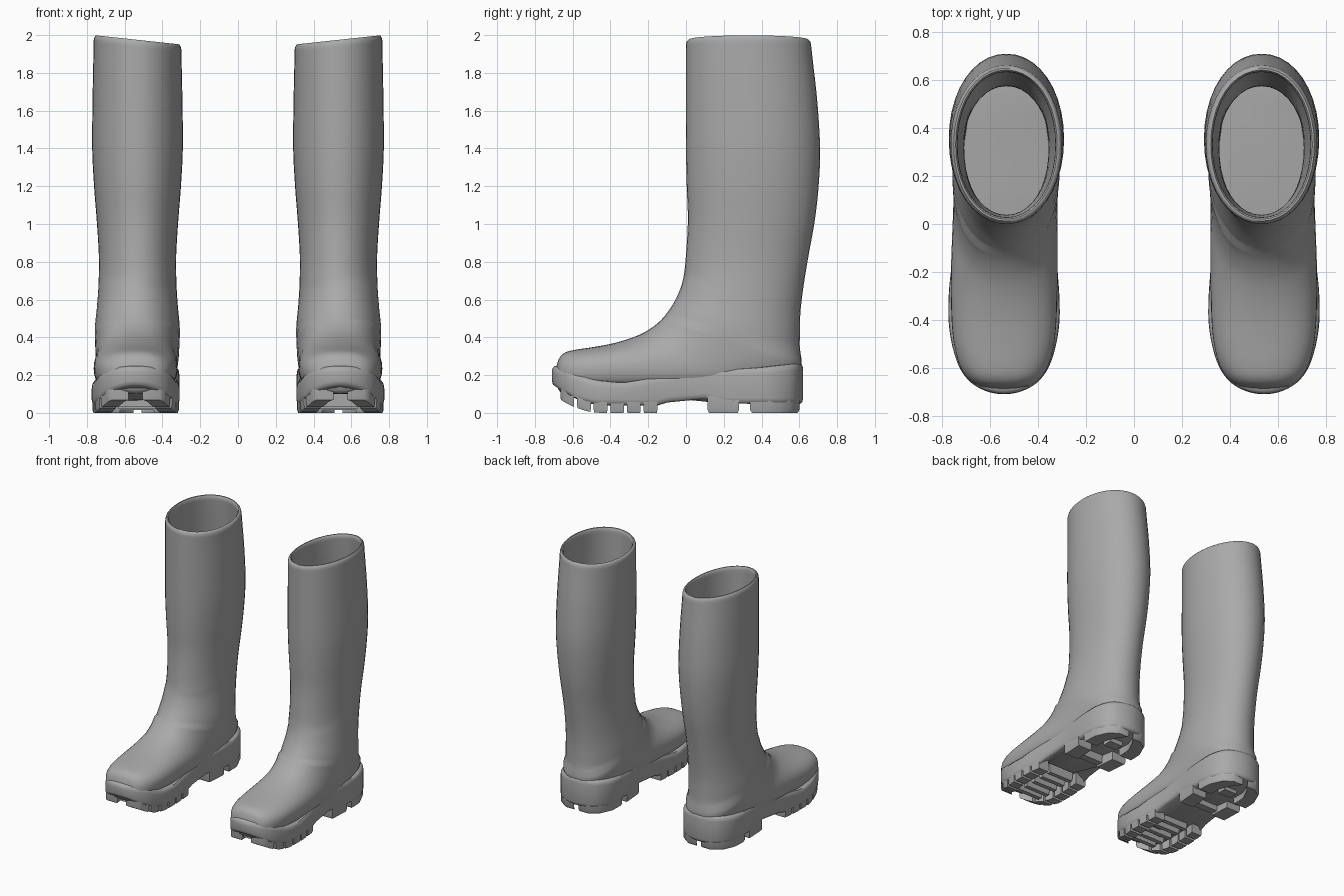
import bpy, bmesh, math

if "Cube" in bpy.data.objects:
    bpy.data.objects.remove(bpy.data.objects["Cube"])

rubber = bpy.data.materials.new("grey rubber")
rubber.use_nodes = True
GREY = (0.4, 0.4, 0.4, 1)
rubber.diffuse_color = GREY
rubber.node_tree.nodes["Principled BSDF"].inputs["Base Color"].default_value = GREY
CENTRE = 0.532      # sideways distance of each boot from the middle
SEG = 40


def spline(rows, n, cyclic=False):
    """Smooth curve through rows of numbers, n steps per span."""
    out, m = [], len(rows)
    for i in range(m if cyclic else m - 1):
        pick = [(i + k) % m if cyclic else min(max(i + k, 0), m - 1) for k in (-1, 0, 1, 2)]
        a, b, c, d = (rows[j] for j in pick)
        for s in range(n):
            t = s / n
            out.append([q + 0.5 * t * (r - p + t * (2*p - 5*q + 4*r - u + t * (3*(q - r) + u - p)))
                        for p, q, r, u in zip(a, b, c, d)])
    if not cyclic:
        out.append(list(rows[-1]))
    return out


def lerp(table, y):
    for (y0, v0), (y1, v1) in zip(table, table[1:]):
        if y <= y1:
            return v0 + (v1 - v0) * max(0, (y - y0) / (y1 - y0))
    return table[-1][1]


def loft(bm, rings):
    """Skin a list of equal closed rings and cap both ends."""
    vs = [[bm.verts.new((x + CENTRE, y, z)) for x, y, z in r] for r in rings]
    n = len(vs[0])
    for a, b in zip(vs, vs[1:]):
        for i in range(n):
            bm.faces.new((a[i], a[(i + 1) % n], b[(i + 1) % n], b[i]))
    bm.faces.new(vs[0][::-1])
    bm.faces.new(vs[-1])


def finish(bm, name, angle):
    bmesh.ops.recalc_face_normals(bm, faces=bm.faces)
    me = bpy.data.meshes.new(name)
    bm.to_mesh(me)
    bm.free()
    ob = bpy.data.objects.new(name, me)
    bpy.context.collection.objects.link(ob)
    me.materials.append(rubber)
    bpy.ops.object.select_all(action='DESELECT')
    ob.select_set(True)
    bpy.context.view_layer.objects.active = ob
    bpy.ops.object.shade_smooth_by_angle(angle=math.radians(angle))
    ob.modifiers.new("Mirror", 'MIRROR')


# Upper: sections fan from the toe round the heel and up the shaft
# (front y, front z, back y, back z, half width)
SECTIONS = [
    (-.685, .25, -.685, .15, .07), (-.668, .295, -.665, .11, .125),
    (-.635, .322, -.62, .1, .165), (-.58, .335, -.54, .1, .195),
    (-.5, .347, -.4, .1, .215), (-.4, .365, -.15, .1, .222),
    (-.3, .393, .15, .1, .22), (-.22, .427, .42, .12, .217),
    (-.15, .475, .6, .21, .222), (-.1, .53, .602, .36, .225),
    (-.05, .61, .605, .52, .214), (-.015, .71, .622, .67, .206),
    (.0, .84, .65, .84, .205), (.01, 1.02, .682, 1.02, .216),
    (.004, 1.2, .702, 1.2, .23), (0, 1.4, .71, 1.4, .24),
    (0, 1.65, .695, 1.65, .238), (0, 1.85, .673, 1.85, .234),
    (0, 1.95, .662, 1.95, .232),
]


def section(row, inset):
    fy, fz, by, bz, w = row
    dy, dz = by - fy, bz - fz
    length = math.hypot(dy, dz)
    shrink = max(.3, 1 - 2 * inset / length)
    w = max(.03, w - inset)
    square = .84 if (fz + bz) / 2 < .4 else .97     # fuller sections in the foot
    ring = []
    for i in range(SEG):
        a = math.tau * i / SEG
        c, s = math.cos(a), math.sin(a)
        u = .5 - .5 * shrink * math.copysign(abs(c) ** square, c)
        x = w * math.copysign(abs(s) ** square, s)
        z = fz + dz * u
        x += .01 * max(0, min(1, (.3 - fy - dy * u) * 2)) * (1 if z < .7 else 0)
        z += .108 * x * max(0, min(1, (z - 1.5) / .47))     # slanted rim
        ring.append((x, fy + dy * u, z))
    return ring


bm = bmesh.new()
rows = spline(SECTIONS, 4)
top = lambda z: (0, z, .662, z, .232)
rings = [section(r, 0) for r in rows]
rings += [section(top(z), i) for z, i in ((1.965, .004), (1.975, .012), (1.975, .02), (1.965, .026))]
rings += [section(r, .028) for r in rows[:3:-1]]
loft(bm, rings)
finish(bm, "boot_uppers", 50)

# Sole: footprint outline with wavy top edge and arched underside
HALF = [(-.71, 0), (-.695, .08), (-.65, .15), (-.57, .198), (-.44, .228), (-.3, .231),
        (-.1, .214), (.1, .208), (.3, .22), (.45, .215), (.55, .17), (.6, .1), (.62, 0)]
TOP = [(-.71, .24), (-.62, .21), (-.5, .165), (-.35, .15), (-.15, .18), (.1, .215), (.4, .23), (.62, .255)]
UNDER = [(-.15, .04), (-.1, .055), (.11, .075), (.2, .05), (.62, .045)]


def ground(y):
    return .1 * max(0, (-.44 - y) / .27) ** 2


outline = spline([(y, w) for y, w in HALF] + [(y, -w) for y, w in HALF[-2:0:-1]], 4, True)


def sole_ring(scale, height):
    return [(w * scale + .01 * max(0, min(1, .5 - 2 * y)), (y + .045) * (1 + (scale - 1) * .4) - .045, height(y))
            for y, w in outline]


under = lambda y: ground(y) + lerp(UNDER, y)
edge = lambda y: lerp(TOP, y)
bm = bmesh.new()
loft(bm, [sole_ring(.92, under), sole_ring(.98, lambda y: under(y) + .01),
          sole_ring(1, lambda y: under(y) + .03), sole_ring(1.0, lambda y: edge(y) - .025),
          sole_ring(.99, lambda y: edge(y) - .006), sole_ring(.95, lambda y: edge(y) + .008),
          sole_ring(.86, lambda y: edge(y) + .01)])
finish(bm, "boot_soles", 50)


# Tread: perimeter lugs on both sides and ribs between them
def lug(bm, y0, y1, depth, side):
    ys = [y0 + (y1 - y0) * k / 5 for k in range(6)]
    mid = (y0 + y1) / 2

    def ring(lift, s):
        pts = []
        for y in ys:
            pts.append((side * lerp(HALF, y) * (.99 if s == 1 else .965), y))
        for y in ys[::-1]:
            w = lerp(HALF, y)
            pts.append((side * max(.02, w - depth), y))
        return [(x + .01 * max(0, min(1, .5 - 2 * y)), mid + (y - mid) * s,
                 ground(y) + lift) for x, y in pts]
    loft(bm, [ring(.09, 1), ring(.015, 1), ring(0, .93)])


def rib(bm, y, half_x, half_y, lift):
    base = ground(y)
    loft(bm, [[(sx * half_x * s, y + sy * half_y * s, base + z)
               for sx, sy in ((-1, -1), (1, -1), (1, 1), (-1, 1))]
              for z, s in ((.09, 1), (lift, .92))])


bm = bmesh.new()
for side in (-1, 1):
    for k in range(6):
        lug(bm, -.665 + k * .088, -.592 + k * .088, .09, side)
    lug(bm, .115, .28, .12, side)
    lug(bm, .34, .6, .11, side)
for k in range(5):
    rib(bm, -.53 + k * .085, .11, .018, .02)
rib(bm, .145, .1, .03, .015)
rib(bm, .4, .06, .04, .02)
finish(bm, "boot_tread_lugs", 35)
